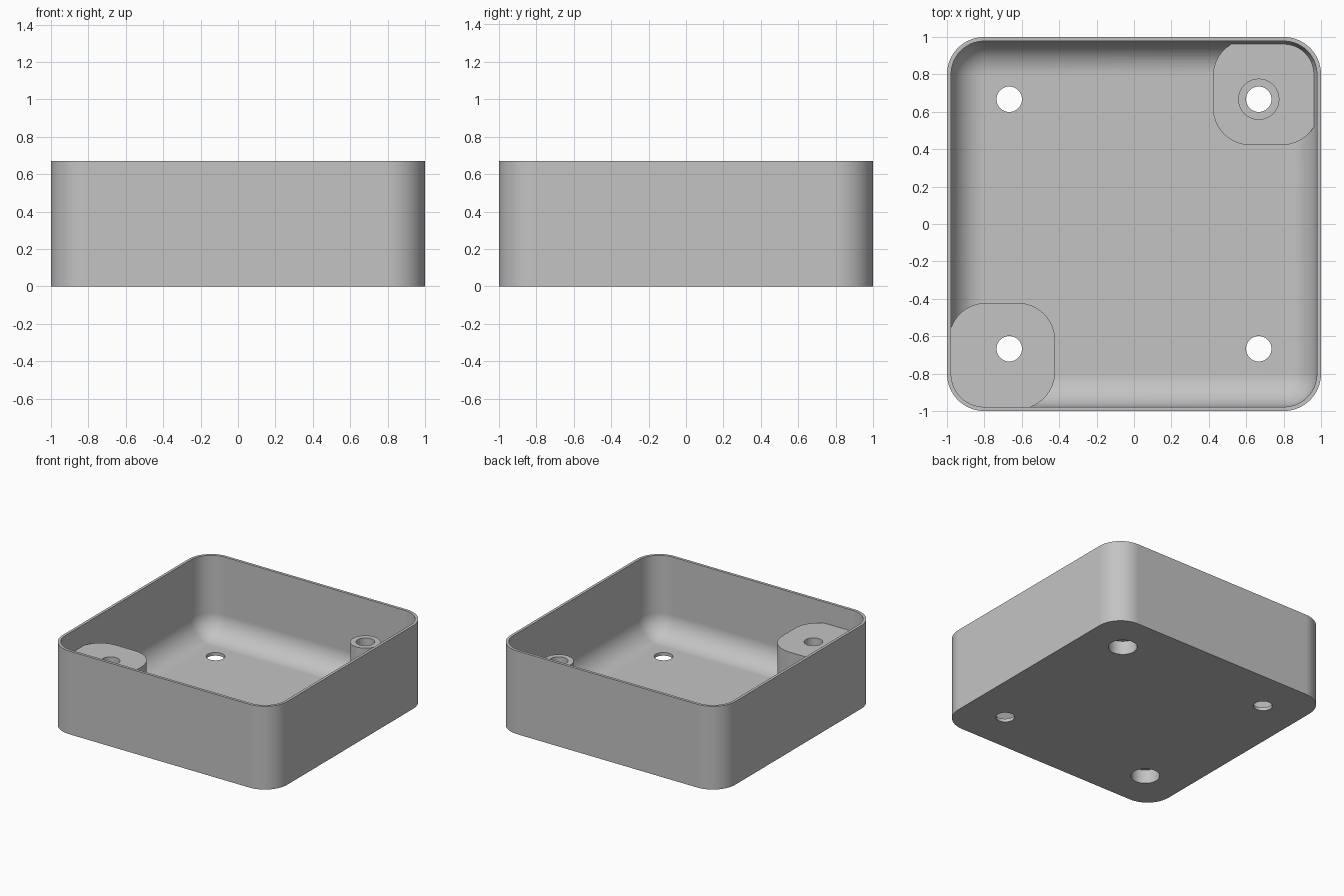
import bpy, bmesh
from math import sin, cos, pi

default = bpy.data.objects.get("Cube")
if default:
    bpy.data.objects.remove(default, do_unlink=True)

HEIGHT = 0.67
WALL = 0.022
FLOOR = 0.026
CORNER = 0.2
HOLE_AT = 0.667
STEPS = 14

grey = bpy.data.materials.new("plain grey")
grey.use_nodes = True
grey.diffuse_color = (0.55, 0.55, 0.55, 1)
grey.node_tree.nodes["Principled BSDF"].inputs["Base Color"].default_value = (0.55, 0.55, 0.55, 1)


def rounded_square(center, half, radius, z):
    """Points around a square with rounded corners."""
    points = []
    for quarter, (sx, sy) in enumerate([(1, 1), (-1, 1), (-1, -1), (1, -1)]):
        for i in range(STEPS + 1):
            a = (quarter + i / STEPS) * pi / 2
            points.append((center + sx * (half - radius) + radius * cos(a),
                           center + sy * (half - radius) + radius * sin(a), z))
    return points


def circle(x, y, radius, z, count=64):
    return [(x + radius * cos(2 * pi * i / count),
             y + radius * sin(2 * pi * i / count), z) for i in range(count)]


def loft(name, loops):
    """Closed solid skinned through a stack of equal loops."""
    bm = bmesh.new()
    rings = [[bm.verts.new(p) for p in loop] for loop in loops]
    for low, high in zip(rings, rings[1:]):
        for i in range(len(low)):
            j = (i + 1) % len(low)
            bm.faces.new((low[i], low[j], high[j], high[i]))
    bm.faces.new(rings[0][::-1])
    bm.faces.new(rings[-1])
    bmesh.ops.remove_doubles(bm, verts=bm.verts, dist=0.0001)
    bmesh.ops.recalc_face_normals(bm, faces=bm.faces)
    mesh = bpy.data.meshes.new(name)
    bm.to_mesh(mesh)
    bm.free()
    mesh.materials.append(grey)
    obj = bpy.data.objects.new(name, mesh)
    bpy.context.collection.objects.link(obj)
    return obj


def cylinder(name, x, y, radius, bottom, top):
    return loft(name, [circle(x, y, radius, bottom), circle(x, y, radius, top)])


def combine(target, tool, operation):
    """Apply a boolean and discard the tool."""
    tool.hide_render = True
    mod = target.modifiers.new(operation.lower(), "BOOLEAN")
    mod.operation = operation
    mod.solver = "EXACT"
    mod.object = tool
    bpy.context.view_layer.objects.active = target
    bpy.ops.object.modifier_apply(modifier=mod.name)
    bpy.data.objects.remove(tool, do_unlink=True)


# Tray: outer wall, thin rim, inner wall and rounded cove down to the floor
inner = 1 - WALL
cove = CORNER - WALL
loops = [rounded_square(0, 1, CORNER, 0),
         rounded_square(0, 1, CORNER, HEIGHT),
         rounded_square(0, inner, cove, HEIGHT)]
for k in range(STEPS + 1):
    a = k / STEPS * pi / 2
    inset = cove * (1 - cos(a))
    loops.append(rounded_square(0, inner - inset, cove - inset,
                                FLOOR + cove * (1 - sin(a))))
tray = loft("tray", loops)

# Tall corner block and low corner pad, both merging into the walls
for name, side, top in [("tall_block", -1, 0.5), ("low_pad", 1, 0.13)]:
    block = loft(name, [rounded_square(side * 0.706, 0.284, CORNER, z)
                        for z in (FLOOR / 2, top)])
    combine(tray, block, "UNION")

# Round post on the low pad
combine(tray, cylinder("post", HOLE_AT, HOLE_AT, 0.11, 0.08, 0.5), "UNION")

# Through holes, with wider recesses from below under the two posts
for sx in (-1, 1):
    for sy in (-1, 1):
        x, y = sx * HOLE_AT, sy * HOLE_AT
        combine(tray, cylinder("hole_cutter", x, y, 0.068, -0.1, 0.6), "DIFFERENCE")
        if sx == sy:
            combine(tray, cylinder("recess_cutter", x, y, 0.105, -0.1, 0.11), "DIFFERENCE")

# Smooth curves, crisp edges
bpy.ops.object.select_all(action="DESELECT")
tray.select_set(True)
bpy.context.view_layer.objects.active = tray
bpy.ops.object.shade_smooth_by_angle(angle=pi / 6)
weighted = tray.modifiers.new("weighted normals", "WEIGHTED_NORMAL")
weighted.keep_sharp = True
